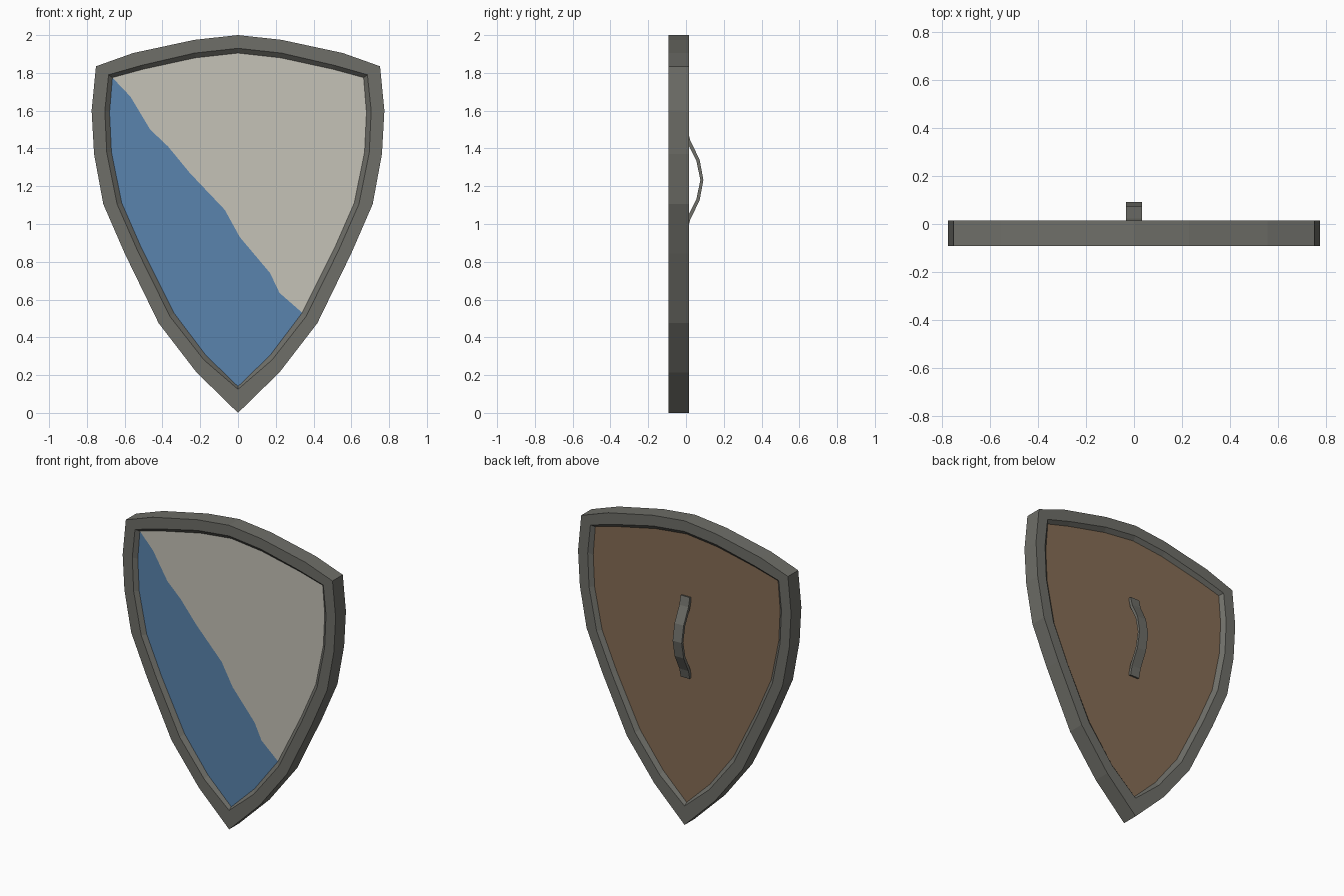
import bpy, bmesh

if "Cube" in bpy.data.objects:
    bpy.data.objects.remove(bpy.data.objects["Cube"])

def material(name, rgb):
    m = bpy.data.materials.new(name)
    m.diffuse_color = (*rgb, 1)
    m.use_nodes = True
    m.node_tree.nodes["Principled BSDF"].inputs["Base Color"].default_value = m.diffuse_color
    return m

steel = material("dark_steel", (0.156, 0.156, 0.138))
cream = material("cream_paint", (0.56, 0.54, 0.475))
blue = material("blue_paint", (0.102, 0.231, 0.418))
wood = material("brown_wood", (0.235, 0.153, 0.091))

def build(name, verts, faces, mat):
    me = bpy.data.meshes.new(name)
    me.from_pydata(verts, [], faces)
    bm = bmesh.new()
    bm.from_mesh(me)
    bmesh.ops.recalc_face_normals(bm, faces=bm.faces)
    bm.to_mesh(me)
    bm.free()
    me.materials.append(mat)
    ob = bpy.data.objects.new(name, me)
    bpy.context.collection.objects.link(ob)
    return ob

def plate(name, pts, y, facing, mat):
    # flat polygon at depth y, facing -y or +y
    area = sum(a[0] * b[1] - b[0] * a[1] for a, b in zip(pts, pts[1:] + pts[:1]))
    if (area > 0) != (facing < 0):
        pts = pts[::-1]
    me = bpy.data.meshes.new(name)
    bm = bmesh.new()
    f = bm.faces.new([bm.verts.new((x, y, z)) for x, z in pts])
    bm.normal_update()
    bmesh.ops.triangulate(bm, faces=[f], ngon_method='EAR_CLIP')
    bm.to_mesh(me)
    bm.free()
    me.materials.append(mat)
    ob = bpy.data.objects.new(name, me)
    bpy.context.collection.objects.link(ob)

def mirror(half):
    return half + [(-x, z) for x, z in half[-2:0:-1]]

# right half outlines, top to bottom tip
outer = [(0, 2), (.23, 1.975), (.555, 1.905), (.752, 1.835), (.775, 1.60), (.762, 1.37),
         (.713, 1.105), (.60, .845), (.42, .475), (.22, .215), (0, 0)]
lip = [(0, 1.93), (.23, 1.905), (.51, 1.84), (.685, 1.79), (.705, 1.60), (.695, 1.38),
       (.64, 1.105), (.53, .855), (.36, .51), (.18, .28), (0, .125)]
inner = [(0, 1.905), (.225, 1.88), (.50, 1.82), (.665, 1.775), (.68, 1.59), (.67, 1.38),
         (.615, 1.11), (.51, .87), (.34, .53), (.17, .305), (0, .14)]
FRONT, BACK, RECESS = -.092, .015, .022

# metal rim with sloped inner lip on both sides
rings = [(outer, FRONT), (lip, FRONT), (inner, FRONT + RECESS),
         (inner, BACK - RECESS), (lip, BACK), (outer, BACK)]
n = 2 * len(outer) - 2
verts = [(x, y, z) for half, y in rings for x, z in mirror(half)]
faces = []
for r in range(6):
    s = (r + 1) % 6
    for i in range(n):
        j = (i + 1) % n
        faces.append((r * n + i, r * n + j, s * n + j, s * n + i))
build("rim", verts, faces, steel)

# painted front, split by a wavy diagonal, and wooden back
panel = mirror(inner)
wave = [(-.57, 1.675), (-.465, 1.50), (-.37, 1.41), (-.255, 1.27), (-.07, 1.075),
        (.01, .93), (.17, .74), (.22, .635)]
left = n - 3
plate("front_lower_field", panel[8:left + 1] + wave, FRONT + RECESS, -1, blue)
plate("front_upper_field", panel[left:] + panel[:9] + wave[::-1], FRONT + RECESS, -1, cream)
plate("back_board", panel, BACK - RECESS, 1, wood)

# bowed strap handle on the back
MID = 1.233
out_half = [(.008, .268), (.022, .21), (.072, .108), (.092, 0)]
in_half = [(-.010, .264), (.004, .202), (.055, .102), (.076, 0)]
def arc(half):
    return [(y, MID + d) for y, d in half] + [(y, MID - d) for y, d in half[-2::-1]]
o, k = arc(out_half), arc(in_half)
verts = []
for a, b in zip(o, k):
    verts += [(-.033, *a), (.033, *a), (.033, *b), (-.033, *b)]
faces = [(0, 1, 2, 3)]
for s in range(len(o) - 1):
    for i in range(4):
        j = (i + 1) % 4
        faces.append((4 * s + i, 4 * s + j, 4 * s + 4 + j, 4 * s + 4 + i))
e = 4 * (len(o) - 1)
faces.append((e, e + 1, e + 2, e + 3))
build("handle", verts, faces, steel)
